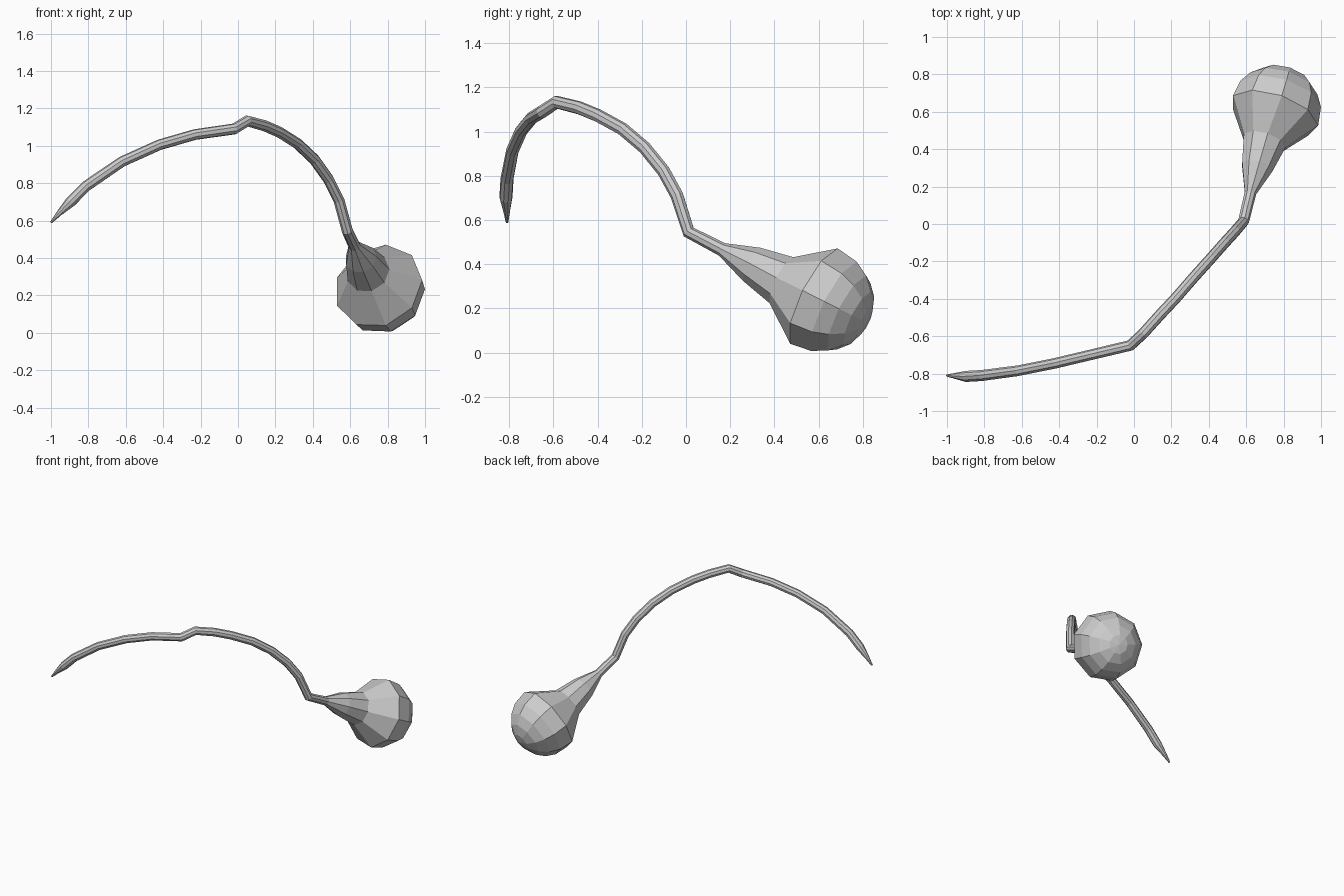
import bpy, bmesh, math
from mathutils import Vector

if "Cube" in bpy.data.objects:
    bpy.data.objects.remove(bpy.data.objects["Cube"])

SIDES = 9

# Bulb: axis from the neck, rings listed as (distance from widest ring, radius)
axis = Vector((0.267, 0.86, -0.435)).normalized()
widest = Vector((0.75, 0.59, 0.25))
R = 0.245
profile = [(0, R)]
for deg in (20, 38, 56, 74):
    a = math.radians(deg)
    profile.append((0.02 + R * math.sin(a), R * math.cos(a)))
pole = widest + axis * (0.02 + R)

# Stem path from tip to neck: (x, y, z, radius)
path = [
    (-1.0, -0.81, 0.59, 0.006), (-0.955, -0.812, 0.64, 0.016),
    (-0.895, -0.815, 0.70, 0.03), (-0.81, -0.81, 0.785, 0.03),
    (-0.62, -0.785, 0.915, 0.029), (-0.42, -0.745, 1.005, 0.029),
    (-0.23, -0.70, 1.06, 0.029), (-0.02, -0.65, 1.09, 0.03),
    (0.05, -0.585, 1.133, 0.03), (0.14, -0.485, 1.108, 0.03),
    (0.22, -0.40, 1.073, 0.03), (0.32, -0.285, 1.01, 0.03),
    (0.41, -0.185, 0.925, 0.03), (0.485, -0.10, 0.82, 0.03),
    (0.54, -0.04, 0.71, 0.03), (0.585, 0.013, 0.545, 0.03),
    # flaring neck
    (0.622, 0.165, 0.466, 0.032), (0.657, 0.30, 0.398, 0.086),
    (0.695, 0.437, 0.325, 0.119),
]
rings = [(Vector(p[:3]), p[3]) for p in path]
rings += [(widest + axis * t, r) for t, r in profile]
pts = [c for c, r in rings]

# Sweep from the bulb back to the tip, carrying the ring frame along
bm = bmesh.new()
u = Vector((1, 0, 0))
previous = None
last = len(pts) - 1
for i in range(last, -1, -1):
    ahead = (pts[i + 1] - pts[i]).normalized() if i < last else axis
    behind = (pts[i] - pts[i - 1]).normalized() if i > 0 else ahead
    tangent = (ahead + behind).normalized()
    u = (u - tangent * u.dot(tangent)).normalized()
    v = u.cross(tangent)
    ring = []
    for k in range(SIDES):
        a = 2 * math.pi * k / SIDES
        offset = u * math.cos(a) + v * math.sin(a)
        if v.z < 0:
            offset = u * math.cos(a) - v * math.sin(a)
        ring.append(bm.verts.new(pts[i] + offset * rings[i][1]))
    if previous is None:
        # rounded end of the bulb
        end = bm.verts.new(pole)
        for k in range(SIDES):
            bm.faces.new((end, ring[k], ring[(k + 1) % SIDES]))
    else:
        # match the nearest ring start so faces never twist
        shift = min(range(SIDES), key=lambda s: sum(
            (ring[(k + s) % SIDES].co - previous[k].co).length for k in range(SIDES)))
        rev = ring[::-1]
        shift_r = min(range(SIDES), key=lambda s: sum(
            (rev[(k + s) % SIDES].co - previous[k].co).length for k in range(SIDES)))
        cost = lambda q, s: sum((q[(k + s) % SIDES].co - previous[k].co).length
                                for k in range(SIDES))
        if cost(rev, shift_r) < cost(ring, shift) - 1e-6:
            ring, shift = rev, shift_r
        ring = ring[shift:] + ring[:shift]
        for k in range(SIDES):
            n = (k + 1) % SIDES
            bm.faces.new((previous[k], ring[k], ring[n], previous[n]))
    previous = ring
bm.faces.new(previous)
bmesh.ops.recalc_face_normals(bm, faces=bm.faces[:])

mesh = bpy.data.meshes.new("bulb_and_curved_stem")
bm.to_mesh(mesh)
bm.free()
obj = bpy.data.objects.new("bulb_and_curved_stem", mesh)
bpy.context.collection.objects.link(obj)
